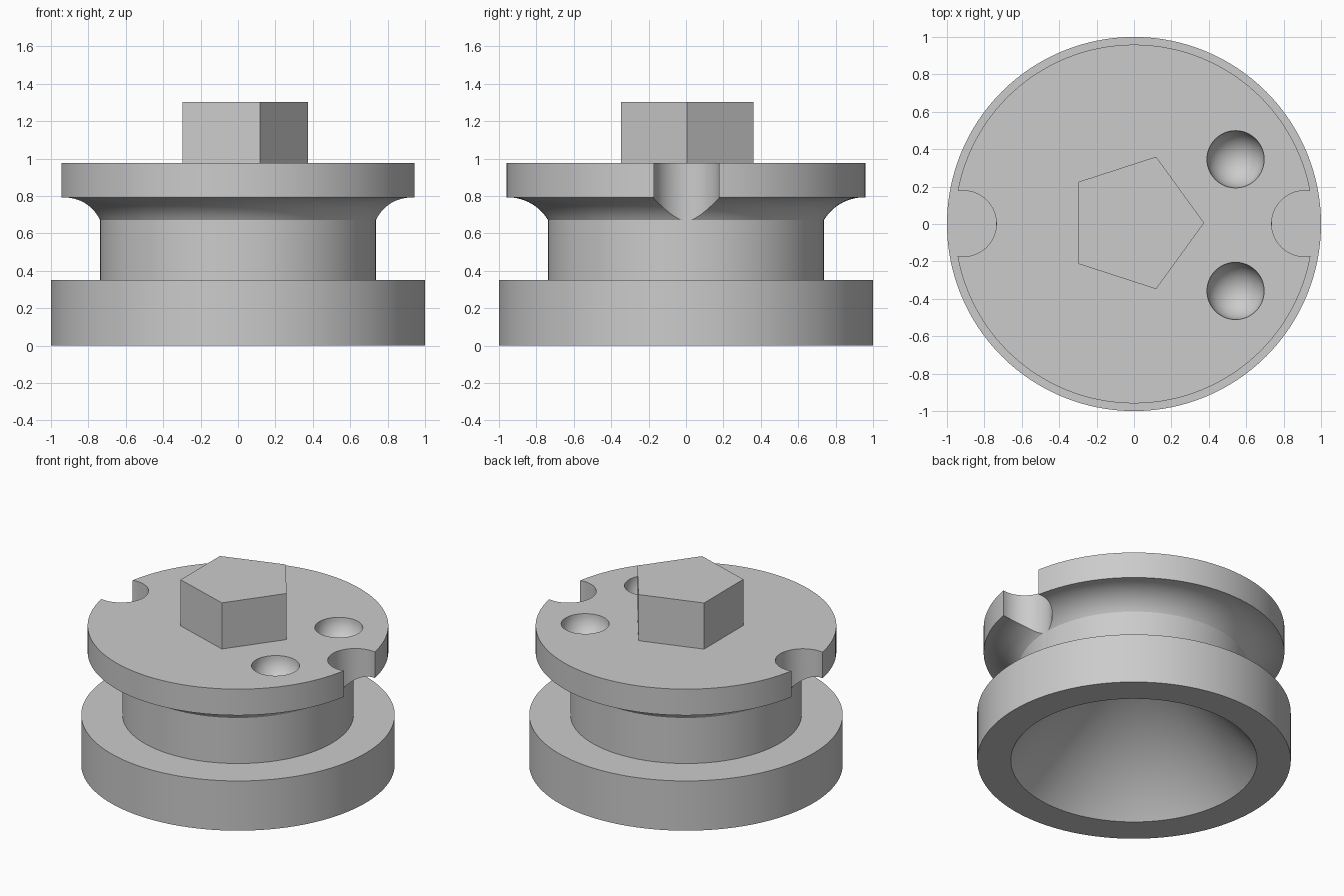
import bpy
from math import sin, cos, pi, radians

if "Cube" in bpy.data.objects:
    bpy.data.objects.remove(bpy.data.objects["Cube"], do_unlink=True)

GREY = (0.6, 0.6, 0.6, 1)
grey = bpy.data.materials.new("plain_grey")
grey.use_nodes = True
grey.diffuse_color = GREY
grey.node_tree.nodes["Principled BSDF"].inputs["Base Color"].default_value = GREY

SEGMENTS = 128
BASE_R, BASE_TOP = 1.0, 0.35
NECK_R, FLANGE_R = 0.737, 0.959
FLANGE_LOW, FLANGE_TOP = 0.793, 0.977
HOLLOW_R, HOLLOW_TOP = 0.786, 0.95
GROOVE_R = 0.25


def arc(cx, cz, r, start, end, steps):
    """Points of a circular arc in the profile plane."""
    return [(cx + r * cos(start + (end - start) * i / steps),
             cz + r * sin(start + (end - start) * i / steps)) for i in range(steps + 1)]


def lathe(name, profile):
    """Revolve a profile, whose two ends lie on the z axis, into a closed solid."""
    verts, rings, faces = [], [], []
    for r, z in profile:
        count = SEGMENTS if r > 0 else 1
        rings.append([len(verts) + i for i in range(count)])
        verts += [(r * cos(2 * pi * i / SEGMENTS), r * sin(2 * pi * i / SEGMENTS), z)
                  for i in range(count)]
    for a, b in zip(rings, rings[1:]):
        for i in range(SEGMENTS):
            j = (i + 1) % SEGMENTS
            quad = [a[i % len(a)], a[j % len(a)], b[j % len(b)], b[i % len(b)]]
            faces.append(list(dict.fromkeys(quad)))
    mesh = bpy.data.meshes.new(name)
    mesh.from_pydata(verts, [], faces)
    mesh.materials.append(grey)
    obj = bpy.data.objects.new(name, mesh)
    bpy.context.collection.objects.link(obj)
    return obj


def select(obj):
    bpy.ops.object.select_all(action="DESELECT")
    obj.select_set(True)
    bpy.context.view_layer.objects.active = obj


def carve(target, cutter):
    """Subtract the cutter from the target, then discard it."""
    cutter.hide_render = True
    mod = target.modifiers.new("carve", "BOOLEAN")
    mod.operation, mod.solver, mod.object = "DIFFERENCE", "EXACT", cutter
    select(target)
    bpy.ops.object.modifier_apply(modifier=mod.name)
    bpy.data.objects.remove(cutter, do_unlink=True)


# Spool body: conical hollow underneath, base, neck, curved flare and flange
profile = [(0, HOLLOW_TOP), (HOLLOW_R, 0), (BASE_R, 0), (BASE_R, BASE_TOP), (NECK_R, BASE_TOP)]
profile += arc(0.952, FLANGE_LOW - GROOVE_R, GROOVE_R, radians(149.3), pi / 2, 16)
profile += [(FLANGE_R, FLANGE_LOW), (FLANGE_R, FLANGE_TOP), (0, FLANGE_TOP)]
body = lathe("spool_body", profile)

# Side notches through the flange
for side in (-1, 1):
    bpy.ops.mesh.primitive_cylinder_add(vertices=64, radius=0.176, depth=0.7,
                                        location=(side * 0.912, 0.002, 0.8))
    carve(body, bpy.context.object)

# Round dimples in the top
for y in (0.346, -0.358):
    bpy.ops.mesh.primitive_uv_sphere_add(segments=48, ring_count=24, radius=0.153,
                                         location=(0.543, y, FLANGE_TOP))
    carve(body, bpy.context.object)

select(body)
bpy.ops.object.shade_smooth_by_angle(angle=radians(25))

# Five-sided boss on top
bpy.ops.mesh.primitive_cylinder_add(vertices=5, radius=0.372, depth=0.343,
                                    location=(0.003, 0.006, 1.13), rotation=(0, 0, -pi / 2))
boss = bpy.context.object
boss.name = "pentagon_boss"
boss.data.materials.append(grey)
